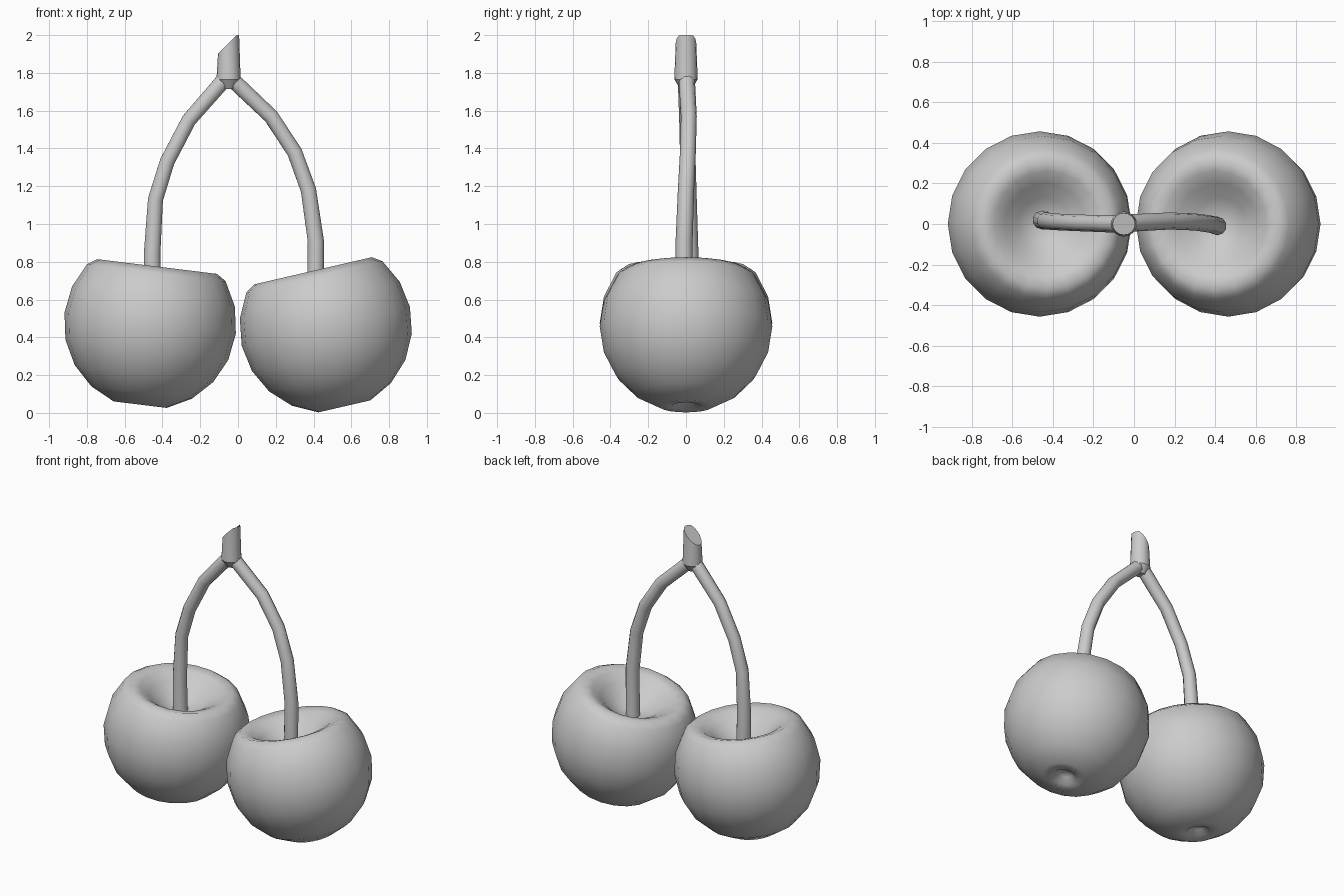
import bpy, bmesh
from math import sin, cos, radians, pi

if "Cube" in bpy.data.objects:
    bpy.data.objects.remove(bpy.data.objects["Cube"])

R = 0.457


def mesh_object(name, bm):
    bmesh.ops.remove_doubles(bm, verts=bm.verts, dist=1e-5)
    bmesh.ops.recalc_face_normals(bm, faces=bm.faces)
    me = bpy.data.meshes.new(name)
    bm.to_mesh(me)
    bm.free()
    ob = bpy.data.objects.new(name, me)
    bpy.context.collection.objects.link(ob)
    return ob


def cherry(name, loc, tilt):
    # stem hollow, rounded body, small dimple underneath
    profile = [(0, 0.145), (0.06, 0.15), (0.13, 0.185), (0.2, 0.245), (0.26, 0.285), (0.32, 0.302)]
    profile += [(R * sin(radians(a)), R * cos(radians(a))) for a in range(54, 163, 18)]
    profile += [(0.075, -0.432), (0.04, -0.4), (0, -0.39)]
    bm = bmesh.new()
    vs = [bm.verts.new((r, 0, z)) for r, z in profile]
    edges = [bm.edges.new(p) for p in zip(vs, vs[1:])]
    bmesh.ops.spin(bm, geom=vs + edges, cent=(0, 0, 0), axis=(0, 0, 1),
                   angle=2 * pi, steps=20, use_merge=True)
    ob = mesh_object(name, bm)
    ob.data.shade_smooth()
    ob.location = loc
    ob.rotation_euler.y = radians(tilt)


def stem(name, points):
    # tube following x, y, z, radius points
    cu = bpy.data.curves.new(name, 'CURVE')
    cu.dimensions = '3D'
    cu.bevel_depth = 1.0
    cu.bevel_resolution = 3
    cu.use_fill_caps = True
    sp = cu.splines.new('POLY')
    sp.points.add(len(points) - 1)
    for p, (x, y, z, r) in zip(sp.points, points):
        p.co = (x, y, z, 1)
        p.radius = r
    bpy.context.collection.objects.link(bpy.data.objects.new(name, cu))


cherry("left_cherry", (-0.465, 0, 0.475), 7)
cherry("right_cherry", (0.465, 0, 0.458), -13)

stem("left_stem", [(-0.45, 0.02, 0.6, .048), (-0.455, 0.02, 0.84, .046), (-0.437, 0.015, 1.13, .042),
                   (-0.375, 0.01, 1.33, .041), (-0.26, 0.005, 1.55, .041),
                   (-0.085, 0, 1.75, .043), (-0.05, 0, 1.79, .043)])
stem("right_stem", [(0.41, -0.01, 0.58, .046), (0.412, -0.01, 0.91, .045), (0.373, 0, 1.18, .043),
                    (0.3, 0.01, 1.38, .042), (0.175, 0.015, 1.57, .042),
                    (-0.015, 0.005, 1.75, .043), (-0.05, 0, 1.79, .043)])

# collar joining the stems, with a slanted cut on top
bm = bmesh.new()
N = 16
rings = []
for k in range(3):
    ring = []
    for i in range(N):
        c, s = cos(2 * pi * i / N), sin(2 * pi * i / N)
        r = (0.03, 0.064, 0.056)[k]
        z = (1.715, 1.765, min(2.0, 1.957 + 1.02 * r * c))[k]
        ring.append(bm.verts.new((-0.05 + r * c, r * s * 0.97, z)))
    rings.append(ring)
for a, b in zip(rings, rings[1:]):
    for i in range(N):
        j = (i + 1) % N
        bm.faces.new((a[i], a[j], b[j], b[i]))
bm.faces.new(rings[0])
bm.faces.new(rings[-1])
collar = mesh_object("stem_collar", bm)
bpy.context.view_layer.objects.active = collar
collar.select_set(True)
bpy.ops.object.shade_smooth_by_angle(angle=radians(35))
